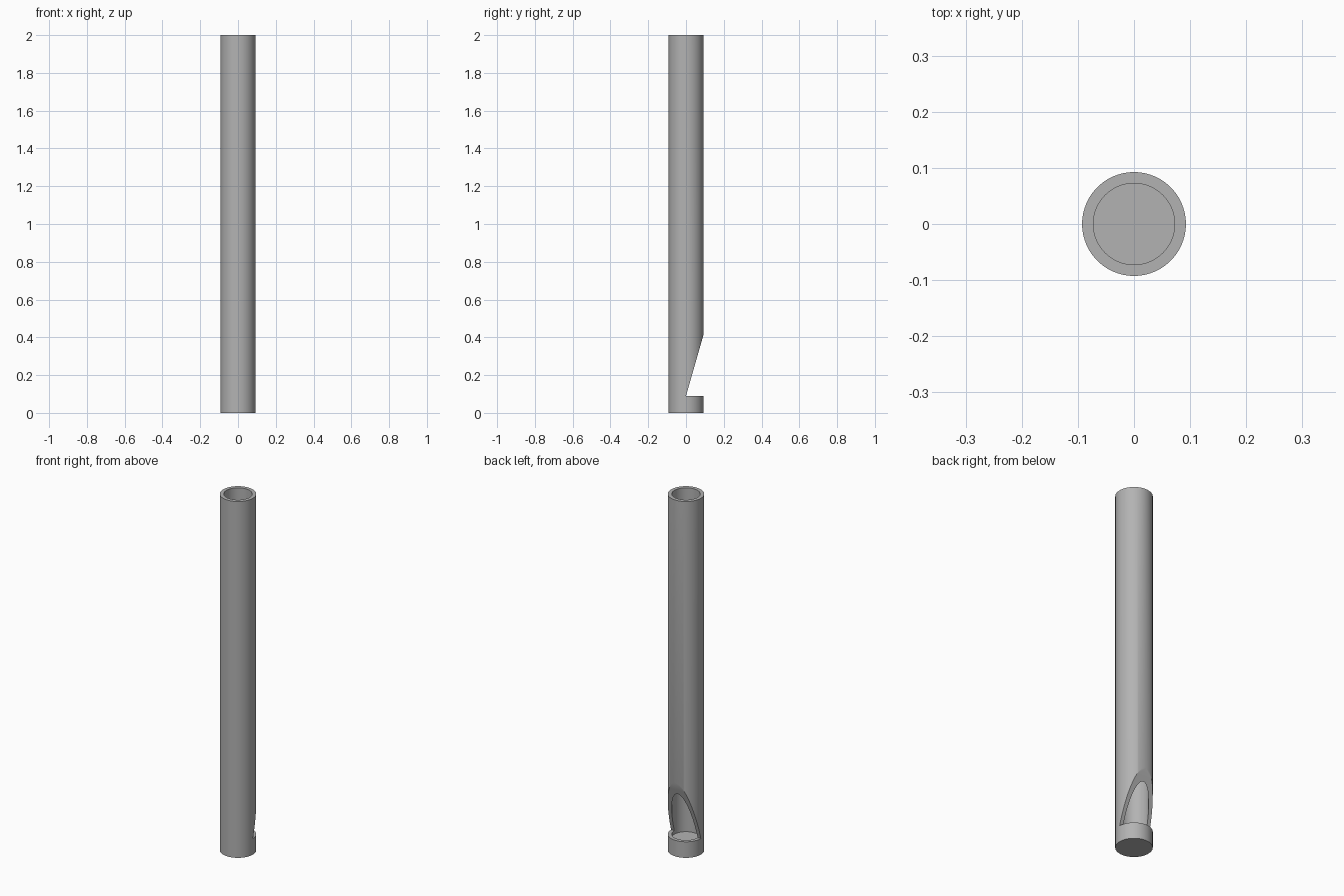
import bpy
import bmesh
from math import radians

OUTER, INNER = 0.0925, 0.0725
HEIGHT, FLOOR, SIDES = 2.0, 0.07, 96
CUT_BOTTOM, CUT_TOP = 0.09, 0.413

cube = bpy.data.objects.get("Cube")
if cube:
    bpy.data.objects.remove(cube, do_unlink=True)


def make_object(name, bm):
    bmesh.ops.recalc_face_normals(bm, faces=bm.faces)
    mesh = bpy.data.meshes.new(name)
    bm.to_mesh(mesh)
    bm.free()
    obj = bpy.data.objects.new(name, mesh)
    bpy.context.collection.objects.link(obj)
    return obj


grey = bpy.data.materials.new("plain grey")
grey.use_nodes = True
color = (0.45, 0.45, 0.45, 1)
grey.diffuse_color = color
grey.node_tree.nodes["Principled BSDF"].inputs["Base Color"].default_value = color

# Tube with a solid plug at the bottom, lathed ring by ring
bm = bmesh.new()
profile = [(OUTER, 0), (OUTER, HEIGHT), (INNER, HEIGHT), (INNER, FLOOR)]
rings = []
for radius, z in profile:
    ring = bmesh.ops.create_circle(bm, segments=SIDES, radius=radius)["verts"]
    for v in ring:
        v.co.z = z
    rings.append(ring)
for a, b in zip(rings, rings[1:]):
    for i in range(SIDES):
        j = (i + 1) % SIDES
        bm.faces.new((a[i], a[j], b[j], b[i]))
bm.faces.new(rings[0])
bm.faces.new(rings[-1])
tube = make_object("tube", bm)
tube.data.materials.append(grey)

# Wedge that cuts the slanted mouth at the back
bm = bmesh.new()
reach = 2 * OUTER
slope_top = CUT_BOTTOM + (CUT_TOP - CUT_BOTTOM) * reach / OUTER
outline = [(0, CUT_BOTTOM), (reach, CUT_BOTTOM), (reach, slope_top)]
face = bm.faces.new([bm.verts.new((-reach, y, z)) for y, z in outline])
extruded = bmesh.ops.extrude_face_region(bm, geom=[face])["geom"]
for v in extruded:
    if isinstance(v, bmesh.types.BMVert):
        v.co.x = reach
cutter = make_object("mouth_cutter", bm)
cutter.data.materials.append(grey)

cut = tube.modifiers.new("mouth", "BOOLEAN")
cut.operation = "DIFFERENCE"
cut.solver = "EXACT"
cut.object = cutter

# Apply the cut, drop the cutter and smooth the round walls
bpy.ops.object.select_all(action="DESELECT")
tube.select_set(True)
bpy.context.view_layer.objects.active = tube
bpy.ops.object.modifier_apply(modifier=cut.name)
bpy.data.objects.remove(cutter, do_unlink=True)
bpy.ops.object.shade_smooth_by_angle(angle=radians(30))
